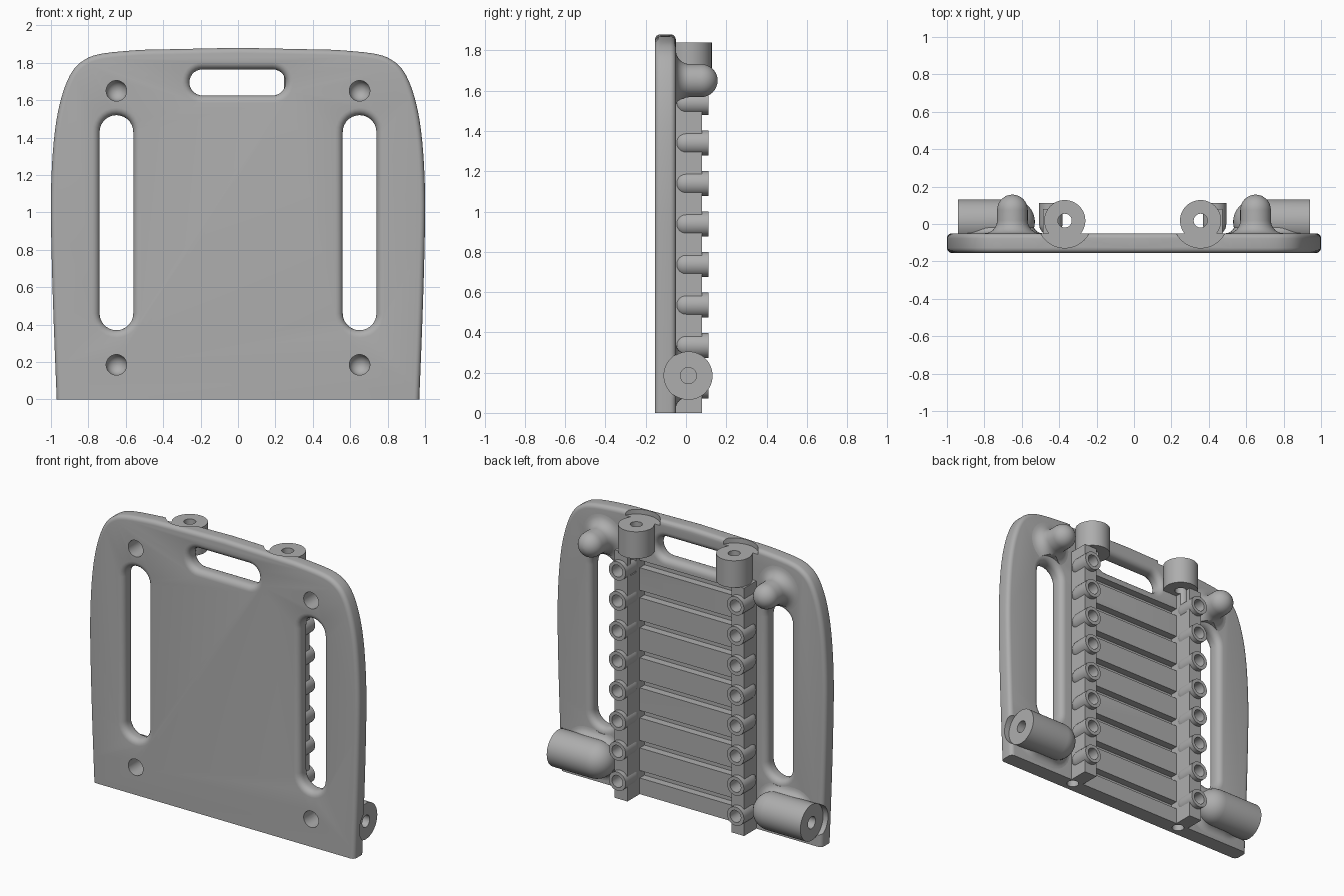
import bpy, bmesh
from math import sin, cos, pi, atan2, hypot
from mathutils import Vector

cube = bpy.data.objects.get("Cube")
if cube:
    bpy.data.objects.remove(cube, do_unlink=True)

grey = bpy.data.materials.new("plain_grey")
grey.use_nodes = True
colour = (0.42, 0.42, 0.42, 1)
grey.diffuse_color = colour
grey.node_tree.nodes["Principled BSDF"].inputs["Base Color"].default_value = colour

FRONT, BACK = -0.155, -0.05
SHIFT = -0.007
AXES = {"x": lambda u, v, h: (h, u, v),
        "y": lambda u, v, h: (u, h, v),
        "z": lambda u, v, h: (u, v, h)}


def loft(name, outline, rings, axis, side=1, shift=0):
    """Sweep an outline through (height, offset) rings and cap both ends."""
    pts = [Vector(p) for p in outline]
    normals = []
    for i, p in enumerate(pts):
        e = (pts[(i + 1) % len(pts)] - p).normalized() + (p - pts[i - 1]).normalized()
        normals.append(Vector((e.y, -e.x)).normalized())
    bm = bmesh.new()
    loops = []
    for h, off in rings:
        loop = []
        for p, n in zip(pts, normals):
            q = p + n * off
            x, y, z = AXES[axis](q.x, q.y, h)
            loop.append(bm.verts.new((x * side + shift, y, z)))
        loops.append(loop)
    for a, b in zip(loops, loops[1:]):
        for i in range(len(a)):
            j = (i + 1) % len(a)
            bm.faces.new((a[i], a[j], b[j], b[i]))
    bm.faces.new(loops[0])
    bm.faces.new(loops[-1])
    bmesh.ops.recalc_face_normals(bm, faces=bm.faces)
    mesh = bpy.data.meshes.new(name)
    bm.to_mesh(mesh)
    bm.free()
    mesh.materials.append(grey)
    obj = bpy.data.objects.new(name, mesh)
    bpy.context.scene.collection.objects.link(obj)
    return obj


def circle(u, v, r, n=32):
    return [(u + r * cos(2 * pi * i / n), v + r * sin(2 * pi * i / n)) for i in range(n)]


def stadium(u0, v0, u1, v1, r, n=14):
    a = atan2(v1 - v0, u1 - u0)
    ends = ((u1, v1, a - pi / 2), (u0, v0, a + pi / 2))
    return [(u + r * cos(b + pi * i / n), v + r * sin(b + pi * i / n))
            for u, v, b in ends for i in range(n + 1)]


def box(u0, u1, v0, v1):
    return [(u0, v0), (u1, v0), (u1, v1), (u0, v1)]


def rounded(edge, sign):
    """Rings across the plate thickness with rounded rims on both faces."""
    steps = [(edge * (1 - cos(i * pi / 10)), sign * edge * (1 - sin(i * pi / 10)))
             for i in range(6)]
    return [(FRONT + h, o) for h, o in steps] + [(BACK - h, o) for h, o in reversed(steps)]


def dome(h, r, direction=1, n=8):
    return [(h + direction * r * sin(i * pi / 2 / n), -r * (1 - cos(i * pi / 2 / n)))
            for i in range(n)] + [(h + direction * r, -r * 0.97)]


def flare(h, r, n=6):
    """Concave fillet rising from height h."""
    return [(h + r * (1 - cos(i * pi / 2 / n)), r * (1 - sin(i * pi / 2 / n)))
            for i in range(n + 1)]


def smooth_path(ctrl, n=5):
    out = []
    for i in range(len(ctrl) - 1):
        p = [Vector(ctrl[max(0, min(len(ctrl) - 1, i + k))]) for k in (-1, 0, 1, 2)]
        for s in range(n):
            t = s / n
            out.append(0.5 * (2 * p[1] + (p[2] - p[0]) * t
                              + (2 * p[0] - 5 * p[1] + 4 * p[2] - p[3]) * t * t
                              + (3 * p[1] - p[0] - 3 * p[2] + p[3]) * t ** 3))
    return out


def cut(obj, cutters):
    for c in cutters:
        mod = obj.modifiers.new("cut", "BOOLEAN")
        mod.operation, mod.solver, mod.object = "DIFFERENCE", "EXACT", c
    deps = bpy.context.evaluated_depsgraph_get()
    mesh = bpy.data.meshes.new_from_object(obj.evaluated_get(deps))
    obj.modifiers.clear()
    obj.data = mesh


# Plate outline, mirrored about the middle
right = smooth_path([(0.965, -0.1), (0.985, 0.4), (0.997, 0.8), (1.0, 1.1), (0.985, 1.38),
                     (0.953, 1.58), (0.9, 1.73), (0.83, 1.81), (0.72, 1.85), (0.48, 1.872)])
left = [Vector((-p.x, p.y)) for p in reversed(right)]
plate = loft("plate", right + [Vector((0, 1.88))] + left, rounded(0.028, -1), "y")

parts, cutters = [plate], []
plate_cuts = [loft("floor_cutter", box(-2, 2, -1, 1), [(-0.5, 0), (0, 0)], "z")]


def slot_cutter(name, outline, edge, side=1):
    mid = rounded(edge, 1)
    return loft(name, outline, [(-0.3, edge)] + mid + [(0.3, edge)], "y", side)


plate_cuts.append(slot_cutter("handle_cutter", stadium(-0.19, 1.695, 0.185, 1.695, 0.07), 0.04))
tube_heights = [0.133 + 0.2013 * i for i in range(8)]

# Cross grooves between the tube columns
for z in tube_heights:
    plate_cuts.append(loft("groove_cutter", box(-0.1, -0.04, z - 0.025, z + 0.025),
                           [(-0.41, 0), (0.41, 0)], "x"))

for side, label in ((1, "left"), (-1, "right")):
    # Long slot and blind front holes
    slot = slot_cutter("slot_cutter", stadium(0.65, 0.46, 0.65, 1.43, 0.09), 0.04, side)
    low, high = [loft("hole_cutter", circle(0.65, z, 0.055),
                      [(-0.3, 0)] + dome(0.03, 0.055), "y", side) for z in (0.185, 1.65)]
    # Clearances around the hinge bosses and a socket in the lower edge
    notch = loft("notch_cutter", circle(0.363, 0.018, 0.146, 48), [(1.84, 0), (2, 0)],
                 "z", side, SHIFT)
    end_notch = loft("end_notch_cutter", circle(0.012, 0.185, 0.121, 48),
                     [(0.94, 0), (1.2, 0)], "x", side)
    socket = loft("socket_cutter", circle(0.434, -0.085, 0.038), [(-0.1, 0), (0.1, 0)], "z", side)
    plate_cuts += [slot, low, high, notch, end_notch, socket]

    # Domed upper post with a filleted foot
    post = loft(label + "_post", circle(0.65, 1.65, 0.082, 40),
                [(-0.1, 0.068)] + flare(BACK, 0.068) + dome(0.075, 0.082), "y", side)
    cut(post, [slot, high])

    # Lower sideways boss with a round inner end, and its foot
    pin = loft("pin_cutter", circle(0.012, 0.185, 0.04), [(0.76, 0), (1, 0)], "x", side)
    boss = loft(label + "_side_boss", circle(0.012, 0.185, 0.12, 48),
                [(0.94, 0)] + dome(0.65, 0.12, -1), "x", side)
    cut(boss, [low, pin])
    foot = loft(label + "_boss_foot", stadium(0.65, 0.185, 0.77, 0.185, 0.112),
                [(-0.1, 0.05)] + flare(BACK, 0.05), "y", side)
    cut(foot, [low, pin, slot])

    # Upper vertical boss
    bore = loft("bore_cutter", circle(0.363, 0.018, 0.037), [(1.5, 0), (2, 0)], "z", side, SHIFT)
    top_boss = loft(label + "_top_boss", circle(0.363, 0.018, 0.11, 48),
                    [(1.66, 0), (1.84, 0)], "z", side, SHIFT)
    cut(top_boss, [bore])

    # Rail with a column of open tubes
    rail = loft(label + "_rail", box(0.385, 0.48, -0.1, 0.08), [(0, 0), (1.66, 0)],
                "z", side, SHIFT)
    rail_cuts = []
    for z in tube_heights:
        drill = loft("drill_cutter", circle(0.438, z, 0.04, 24), [(-0.03, 0), (0.2, 0)],
                     "y", side, SHIFT)
        tube = loft(label + "_tube", circle(0.438, z, 0.0625, 28),
                    list(reversed(dome(0, 0.0625, -1))) + [(0.112, 0)], "y", side, SHIFT)
        cut(tube, [drill])
        rail_cuts.append(drill)
        parts.append(tube)
    cut(rail, rail_cuts + [bore, socket])
    parts += [post, boss, foot, top_boss, rail]
    cutters += rail_cuts + [pin, bore]

cut(plate, plate_cuts)
for c in cutters + plate_cuts:
    bpy.data.objects.remove(c, do_unlink=True)

# Smooth shading with crisp edges
bpy.ops.object.select_all(action="DESELECT")
for p in parts:
    p.select_set(True)
bpy.context.view_layer.objects.active = plate
bpy.ops.object.shade_smooth_by_angle(angle=pi / 6)
